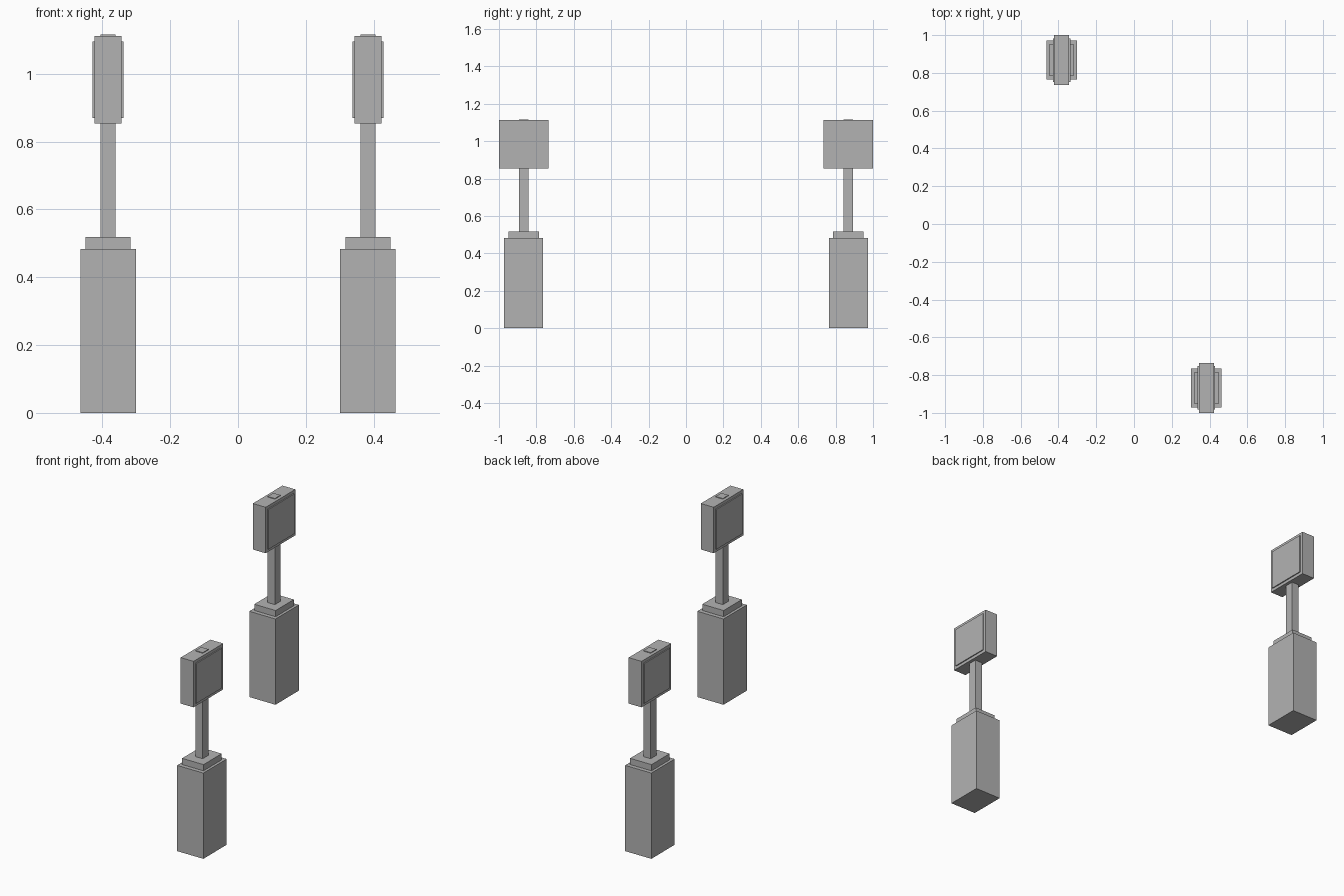
import bpy

cube = bpy.data.objects.get("Cube")
if cube:
    bpy.data.objects.remove(cube, do_unlink=True)

grey = bpy.data.materials.new("plain grey")
grey.use_nodes = True
colour = (0.45, 0.45, 0.45, 1)
grey.diffuse_color = colour
grey.node_tree.nodes["Principled BSDF"].inputs["Base Color"].default_value = colour


def box(name, x, y, z0, z1, width, depth):
    """Axis-aligned block centred on x, y between two heights."""
    bpy.ops.mesh.primitive_cube_add(size=1, location=(x, y, (z0 + z1) / 2))
    ob = bpy.context.object
    ob.name = name
    ob.scale = (width, depth, z1 - z0)
    bpy.ops.object.transform_apply(location=False, rotation=False, scale=True)
    ob.data.materials.append(grey)


def sign_post(prefix, x, y):
    # Stepped pedestal
    box(prefix + "_base", x, y, 0, 0.483, 0.163, 0.208)
    box(prefix + "_plinth", x, y, 0.483, 0.518, 0.133, 0.162)
    # Post passes through the head and shows as a small cap on top
    box(prefix + "_post", x, y, 0.518, 1.116, 0.045, 0.05)
    # Sign head with a raised panel on each broad side
    box(prefix + "_head", x, y, 0.853, 1.112, 0.08, 0.264)
    for side, name in ((-1, "right"), (1, "left")):
        box(f"{prefix}_{name}_panel", x + side * 0.0425, y,
            0.87, 1.095, 0.007, 0.23)


# Two identical signs at opposite corners
sign_post("front", 0.383, -0.868)
sign_post("back", -0.383, 0.868)
